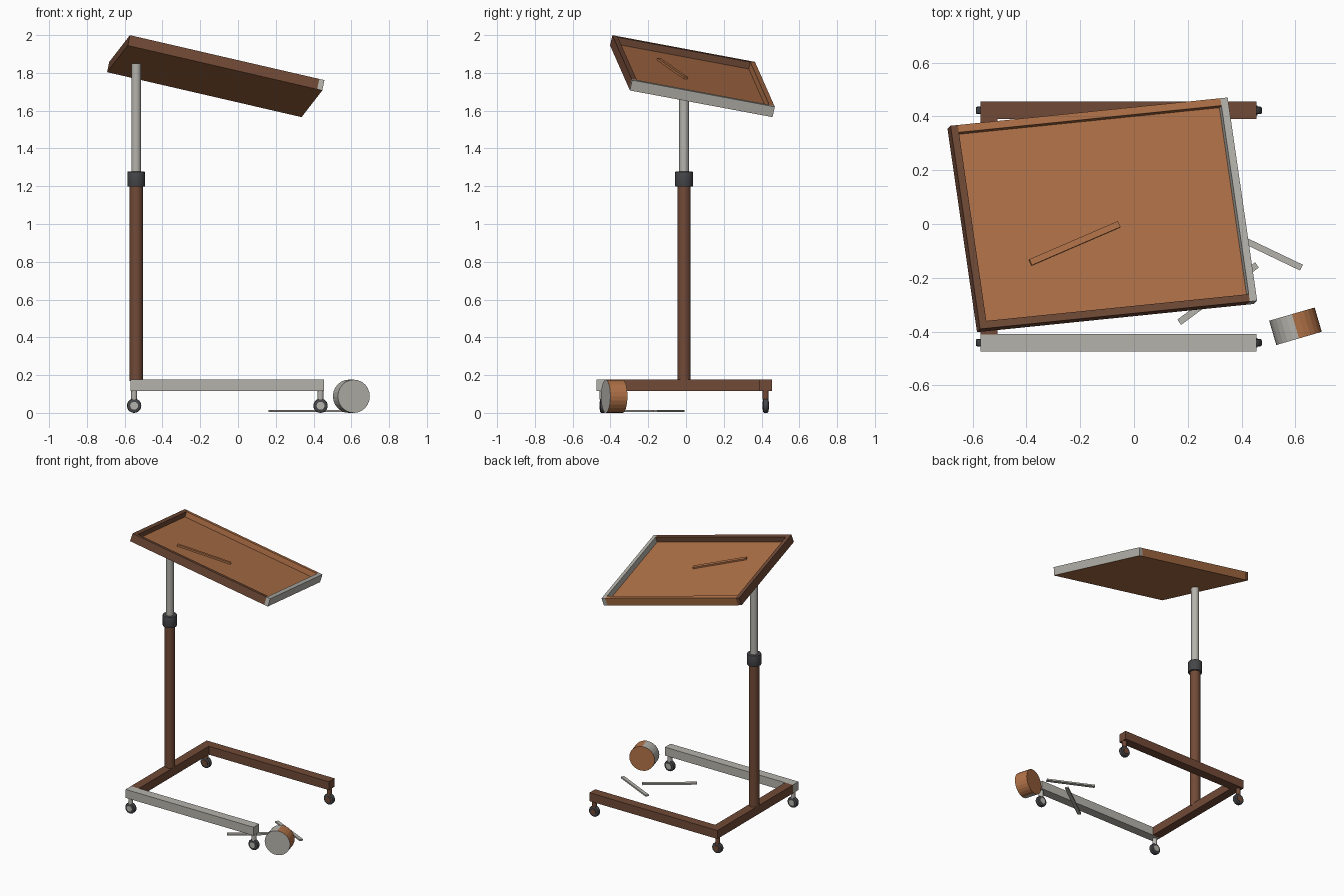
import bpy, bmesh, math
from mathutils import Matrix, Vector

if "Cube" in bpy.data.objects:
    bpy.data.objects.remove(bpy.data.objects["Cube"])


def material(name, r, g, b):
    m = bpy.data.materials.new(name)
    m.use_nodes = True
    m.diffuse_color = (r, g, b, 1)
    m.node_tree.nodes["Principled BSDF"].inputs["Base Color"].default_value = (r, g, b, 1)
    return m


GREY = material("light grey", 0.46, 0.45, 0.41)
WALNUT = material("dark walnut", 0.165, 0.068, 0.037)
OAK = material("warm oak", 0.44, 0.168, 0.064)
RUBBER = material("charcoal", 0.06, 0.061, 0.067)


def finish(bm, name, mats, matrix, smooth=False):
    me = bpy.data.meshes.new(name)
    bm.transform(matrix)
    bm.to_mesh(me)
    bm.free()
    for m in mats:
        me.materials.append(m)
    ob = bpy.data.objects.new(name, me)
    bpy.context.collection.objects.link(ob)
    if smooth:
        bpy.ops.object.select_all(action='DESELECT')
        ob.select_set(True)
        bpy.context.view_layer.objects.active = ob
        bpy.ops.object.shade_smooth_by_angle(angle=math.radians(35))
    return ob


def box(name, lo, hi, mat, frame=Matrix()):
    """Box between two corners, placed in an optional local frame."""
    lo, hi = Vector(lo), Vector(hi)
    bm = bmesh.new()
    bmesh.ops.create_cube(bm, size=1)
    local = Matrix.Translation((lo + hi) / 2) @ Matrix.Diagonal((*(hi - lo), 1))
    return finish(bm, name, [mat], frame @ local)


def rod(name, a, b, radius, mat, sides=24, bevel=0):
    """Cylinder running from point a to point b."""
    a, b = Vector(a), Vector(b)
    bm = bmesh.new()
    bmesh.ops.create_cone(bm, cap_ends=True, segments=sides, radius1=radius,
                          radius2=radius, depth=(b - a).length)
    if bevel:
        rims = [e for e in bm.edges if abs(e.verts[0].co.z - e.verts[1].co.z) < 1e-4]
        bmesh.ops.bevel(bm, geom=rims, offset=bevel, segments=2, affect='EDGES', profile=0.5)
    turn = (b - a).to_track_quat('Z', 'Y').to_matrix().to_4x4()
    return finish(bm, name, [mat], Matrix.Translation((a + b) / 2) @ turn, True)


# Base: cross bar and two legs
Z0, Z1 = 0.117, 0.178
box("cross_bar", (-0.57, -0.41, Z0), (-0.507, 0.39, Z1), WALNUT)
box("front_leg", (-0.57, -0.473, Z0), (0.455, -0.409, Z1), GREY)
box("back_leg", (-0.57, 0.39, Z0), (0.455, 0.455, Z1), WALNUT)

# Casters
for side, y, trim in (("front", -0.441, GREY), ("back", 0.422, WALNUT)):
    for end, x in (("right", -0.55), ("left", 0.437)):
        tag = side + "_" + end
        rod(tag + "_caster_stem", (x, y, 0.07), (x, y, Z0), 0.016, trim, 16)
        rod(tag + "_wheel", (x, y - 0.014, 0.038), (x, y + 0.014, 0.038), 0.038, RUBBER, 24, 0.006)
        rod(tag + "_hub", (x, y - 0.018, 0.038), (x, y + 0.018, 0.038), 0.021, trim, 16)

# Telescopic column
PX, PY = -0.539, -0.01
rod("column", (PX, PY, Z1 - 0.01), (PX, PY, 1.21), 0.035, WALNUT)
rod("collar", (PX, PY, 1.198), (PX, PY, 1.277), 0.047, RUBBER, 24, 0.003)
rod("inner_tube", (PX, PY, 1.27), (PX, PY, 1.85), 0.026, GREY)

# Tilted tray: local x along its length, y along its depth, z = 0 at the rim
u = Vector((1.03, 0.105, -0.238)).normalized()
n = u.cross(Vector((-0.115, 0.755, -0.14))).normalized()
v = n.cross(u)
tray = Matrix((u, v, n)).transposed().to_4x4()
tray.translation = (-0.112, 0.04, 1.81)
HX, HY, T, W, FLOOR = 0.531, 0.388, 0.056, 0.028, -0.038
box("tray_panel", (W - HX, W - HY, -T), (HX - W, HY - W, FLOOR), OAK, tray)
# thin veneer keeps the whole underside one colour
box("tray_underside", (-HX, -HY, -T - 0.001), (HX, HY, -T), OAK, tray)
box("tray_left_rail", (HX - W, -HY, -T), (HX, HY, 0), GREY, tray)
box("tray_right_rail", (-HX, -HY, -T), (W - HX, HY, 0), WALNUT, tray)
box("tray_front_rail", (W - HX, -HY, -T), (HX - W, W - HY, 0), WALNUT, tray)
box("tray_back_rail", (W - HX, HY - W, -T), (HX - W, HY, 0), OAK, tray)


def stick(name, a, b, mat, frame=Matrix(), width=0.024, thick=0.011):
    """Flat stick lying on the local ground plane from a to b."""
    a, b = Vector((*a, 0)), Vector((*b, 0))
    d = b - a
    place = Matrix.Translation(a) @ Matrix.Rotation(math.atan2(d.y, d.x), 4, 'Z')
    box(name, (0, -width / 2, 0), (d.length, width / 2, thick), mat, frame @ place)


# Stick on the tray and two on the floor
inv = tray.inverted()
ends = [(inv @ Vector(p)).xy for p in ((-0.385, -0.143, 1.873), (-0.055, 0.0, 1.778))]
stick("tray_stick", *ends, OAK, tray @ Matrix.Translation((0, 0, FLOOR)))
ground = Matrix.Translation((0, 0, 0.005))
stick("floor_stick_a", (0.622, -0.162), (0.325, -0.02), GREY, ground)
stick("floor_stick_b", (0.168, -0.365), (0.457, -0.152), GREY, ground)

# Drum lying on its side, half grey and half oak
axis = Vector((0.28, -0.96, 0)).normalized()
across = Vector((0, 0, 1)).cross(axis)
bm = bmesh.new()
bmesh.ops.create_cone(bm, cap_ends=True, segments=24, radius1=0.088, radius2=0.088, depth=0.094)
bm.transform(axis.to_track_quat('Z', 'Y').to_matrix().to_4x4())
bm.normal_update()
for f in bm.faces:
    front_cap = f.normal.dot(axis) > 0.9
    right_side = abs(f.normal.dot(axis)) < 0.1 and f.normal.dot(across) * across.x < 0
    f.material_index = 0 if front_cap or right_side else 1
finish(bm, "drum", [GREY, OAK], Matrix.Translation((0.6, -0.38, 0.088)))
